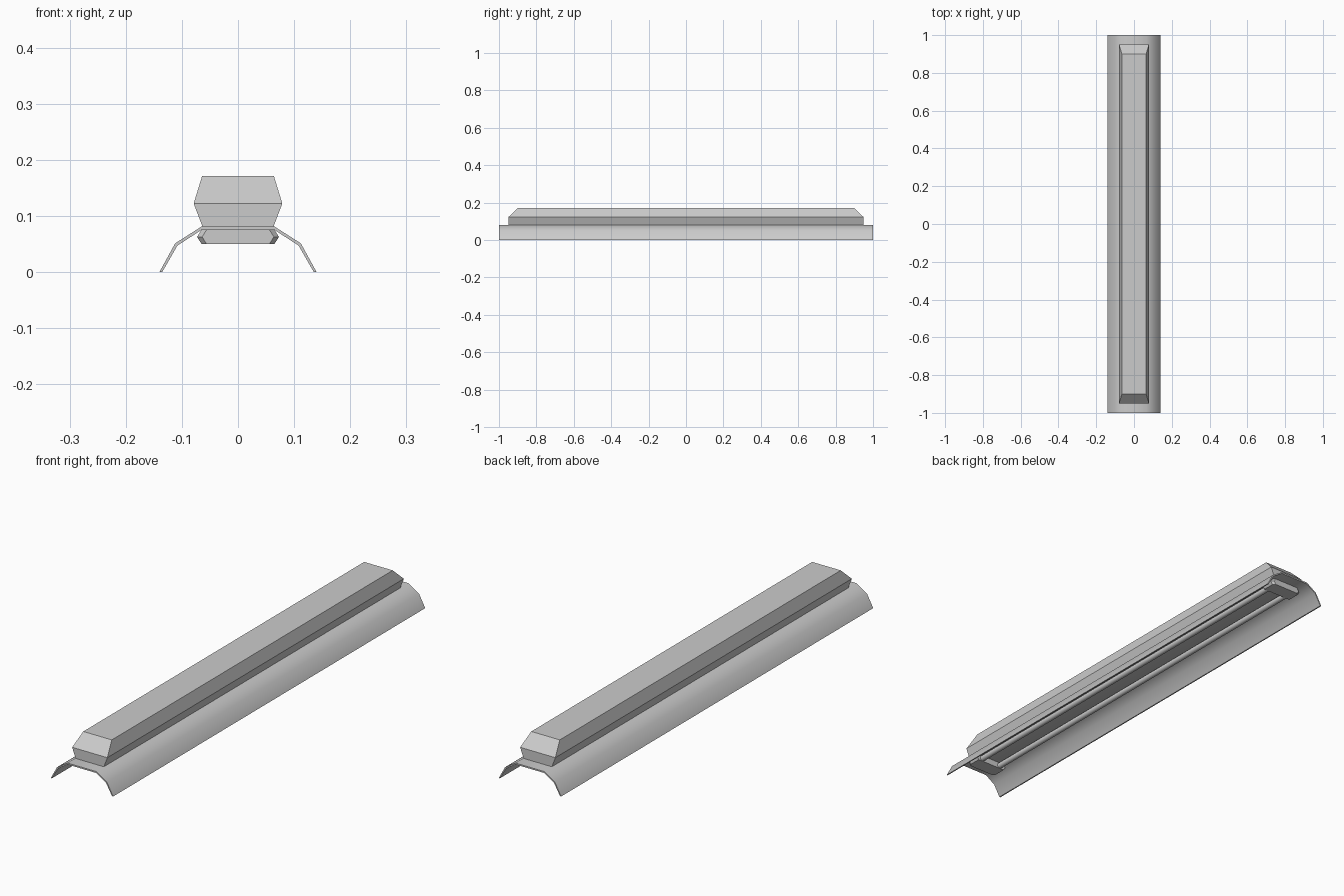
import bpy, bmesh
from math import radians

if "Cube" in bpy.data.objects:
    bpy.data.objects.remove(bpy.data.objects["Cube"])


def mesh_object(name, bm, smooth=None):
    bmesh.ops.recalc_face_normals(bm, faces=bm.faces)
    me = bpy.data.meshes.new(name)
    bm.to_mesh(me)
    bm.free()
    ob = bpy.data.objects.new(name, me)
    bpy.context.collection.objects.link(ob)
    if smooth:
        bpy.context.view_layer.objects.active = ob
        ob.select_set(True)
        bpy.ops.object.shade_smooth_by_angle(angle=radians(smooth))
        ob.select_set(False)
    return ob


def loft(name, rings, smooth=None):
    """Bridge matching closed rings of points and cap both ends."""
    bm = bmesh.new()
    vs = [[bm.verts.new(p) for p in r] for r in rings]
    n = len(rings[0])
    for a, b in zip(vs, vs[1:]):
        for i in range(n):
            j = (i + 1) % n
            bm.faces.new((a[i], a[j], b[j], b[i]))
    bm.faces.new(vs[0])
    bm.faces.new(vs[-1])
    return mesh_object(name, bm, smooth)


def rect(x, y, z):
    return [(-x, -y, z), (x, -y, z), (x, y, z), (-x, y, z)]


# Folded reflector shade
outer = [(0.14, 0), (0.112, 0.051), (0.065, 0.081)]
inner = [(0.065, 0.075), (0.108, 0.047), (0.135, 0)]
half = outer + inner
profile = [(-x, z) for x, z in outer] + [(x, z) for x, z in outer[::-1]]
profile += [(x, z) for x, z in inner[::-1]] + [(-x, z) for x, z in inner]
loft("reflector", [[(x, y, z) for x, z in profile] for y in (-1, 1)], 40)

# Housing on top of the reflector
loft("housing", [rect(0.063, 0.95, 0.08), rect(0.079, 0.95, 0.122),
                 rect(0.064, 0.90, 0.171)])

# Lamp holders with chamfered ends
hexa = [(-0.073, 0.0625), (-0.065, 0.075), (0.065, 0.075),
        (0.073, 0.0625), (0.065, 0.05), (-0.065, 0.05)]
for s, side in ((-1, "front"), (1, "back")):
    rings = [[(x - d * (1 if x > 0 else -1), s * y, z) for x, z in hexa]
             for y, d in ((0.89, 0), (0.94, 0), (0.95, 0.009))]
    loft(side + "_lamp_holder", rings)

# Twin lamp tubes
for s, side in ((-1, "left"), (1, "right")):
    bm = bmesh.new()
    bmesh.ops.create_cone(bm, cap_ends=True, segments=12, radius1=0.012,
                          radius2=0.012, depth=1.8)
    tube = mesh_object(side + "_tube", bm, 40)
    tube.rotation_euler.x = radians(90)
    tube.location = (s * 0.045, 0, 0.0625)
